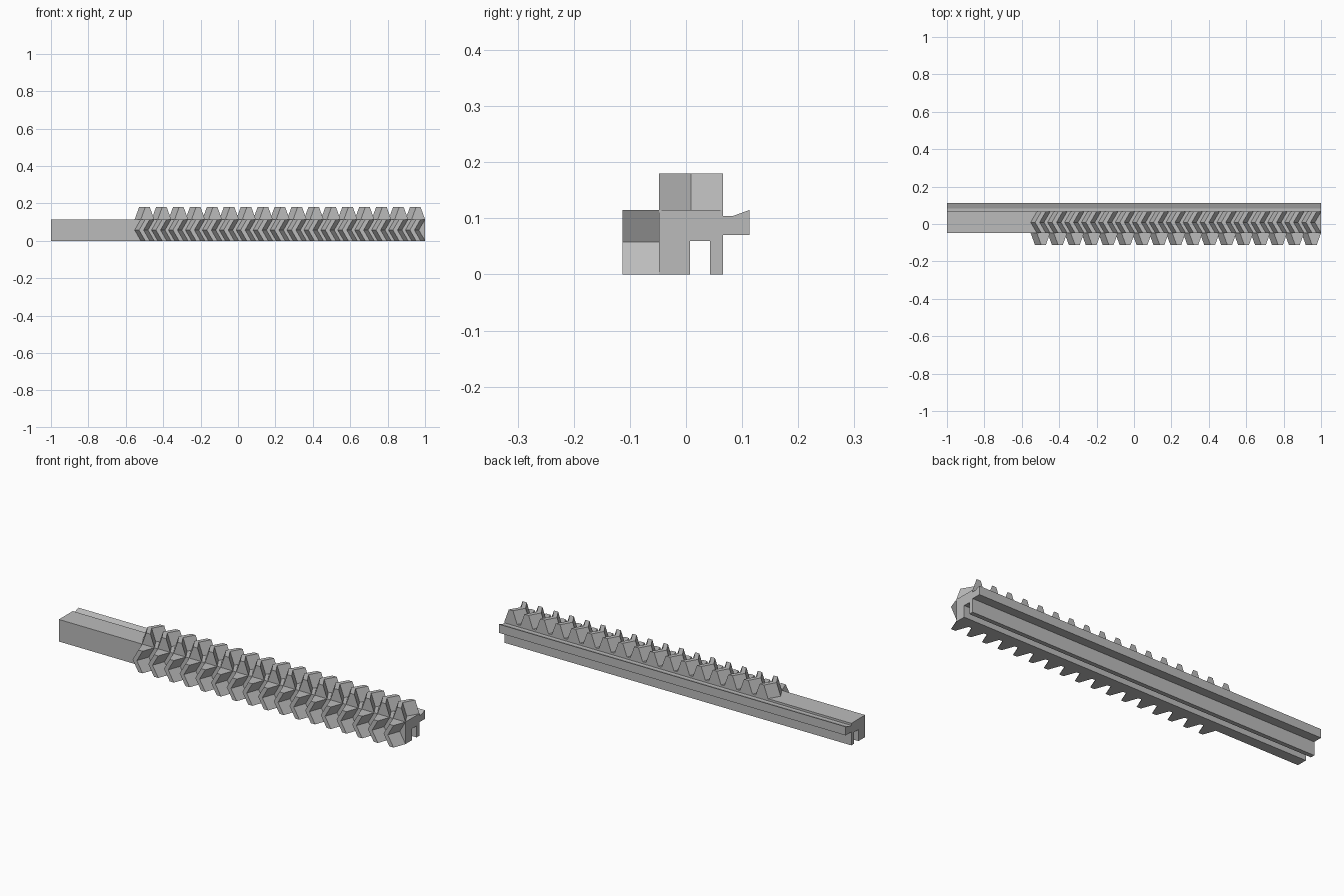
import bpy, bmesh, math
from mathutils import Vector

cube = bpy.data.objects.get("Cube")
if cube:
    bpy.data.objects.remove(cube, do_unlink=True)

steel = bpy.data.materials.new("grey_steel")
steel.use_nodes = True
GREY = (0.5, 0.5, 0.5, 1)
steel.diffuse_color = GREY
steel.node_tree.nodes["Principled BSDF"].inputs["Base Color"].default_value = GREY

# Rack proportions: standard 20 degree teeth with a 30 degree helix
PITCH = 0.0905
MODULE = PITCH / math.pi
DEPTH = 2.25 * MODULE
SLOPE = math.tan(math.radians(20))
TIP = PITCH / 2 - 2 * MODULE * SLOPE
BASE = PITCH / 2 + 2.5 * MODULE * SLOPE
TEETH = 17
FRONT, BACK, TOP = -0.048, 0.066, 0.115


def loft(name, sections):
    """Skin a row of matching cross-sections and cap both ends."""
    bm = bmesh.new()
    rings = [[bm.verts.new(p) for p in s] for s in sections]
    for a, b in zip(rings, rings[1:]):
        for i in range(len(a)):
            j = (i + 1) % len(a)
            bm.faces.new((a[i], a[j], b[j], b[i]))
    bm.faces.new(rings[0])
    bm.faces.new(rings[-1])
    bmesh.ops.recalc_face_normals(bm, faces=bm.faces)
    mesh = bpy.data.meshes.new(name)
    bm.to_mesh(mesh)
    bm.free()
    mesh.materials.append(steel)
    obj = bpy.data.objects.new(name, mesh)
    bpy.context.collection.objects.link(obj)
    return obj


# Guide bar with a slot underneath and a lipped rail at the back
profile = [(FRONT, 0), (0.007, 0), (0.007, 0.06), (0.043, 0.06), (0.043, 0),
           (BACK, 0), (BACK, 0.07), (0.113, 0.07), (0.113, TOP),
           (0.083, 0.104), (BACK, 0.104), (BACK, TOP), (FRONT, TOP)]
loft("guide_bar", [[(x, y, z) for y, z in profile] for x in (-1, 1)])


def tooth_row(name, start, across, outward):
    """Chevron teeth, pointing to -x, repeated along the bar."""
    across, outward = Vector(across), Vector(outward)
    shift = across.length / 2 * math.tan(math.radians(30))
    first = 1 - BASE / 2 - (TEETH - 1) * PITCH
    sections = []
    for t in (0, 0.5, 1):
        centre = Vector(start) + across * t
        centre.x = first - (shift if t == 0.5 else 0)
        sections.append([centre + Vector((dx, 0, 0)) + outward * h
                         for dx, h in ((-BASE / 2, 0), (-TIP / 2, DEPTH),
                                       (TIP / 2, DEPTH), (BASE / 2, 0))])
    row = loft(name, sections)
    array = row.modifiers.new("repeat", 'ARRAY')
    array.count = TEETH
    array.use_relative_offset = False
    array.use_constant_offset = True
    array.constant_offset_displace = (PITCH, 0, 0)


# Herringbone teeth on the top and front faces
tooth_row("top_teeth", (0, FRONT, TOP), (0, BACK - FRONT, 0), (0, 0, 1))
tooth_row("front_teeth", (0, FRONT, 0), (0, 0, TOP), (0, -1, 0))
